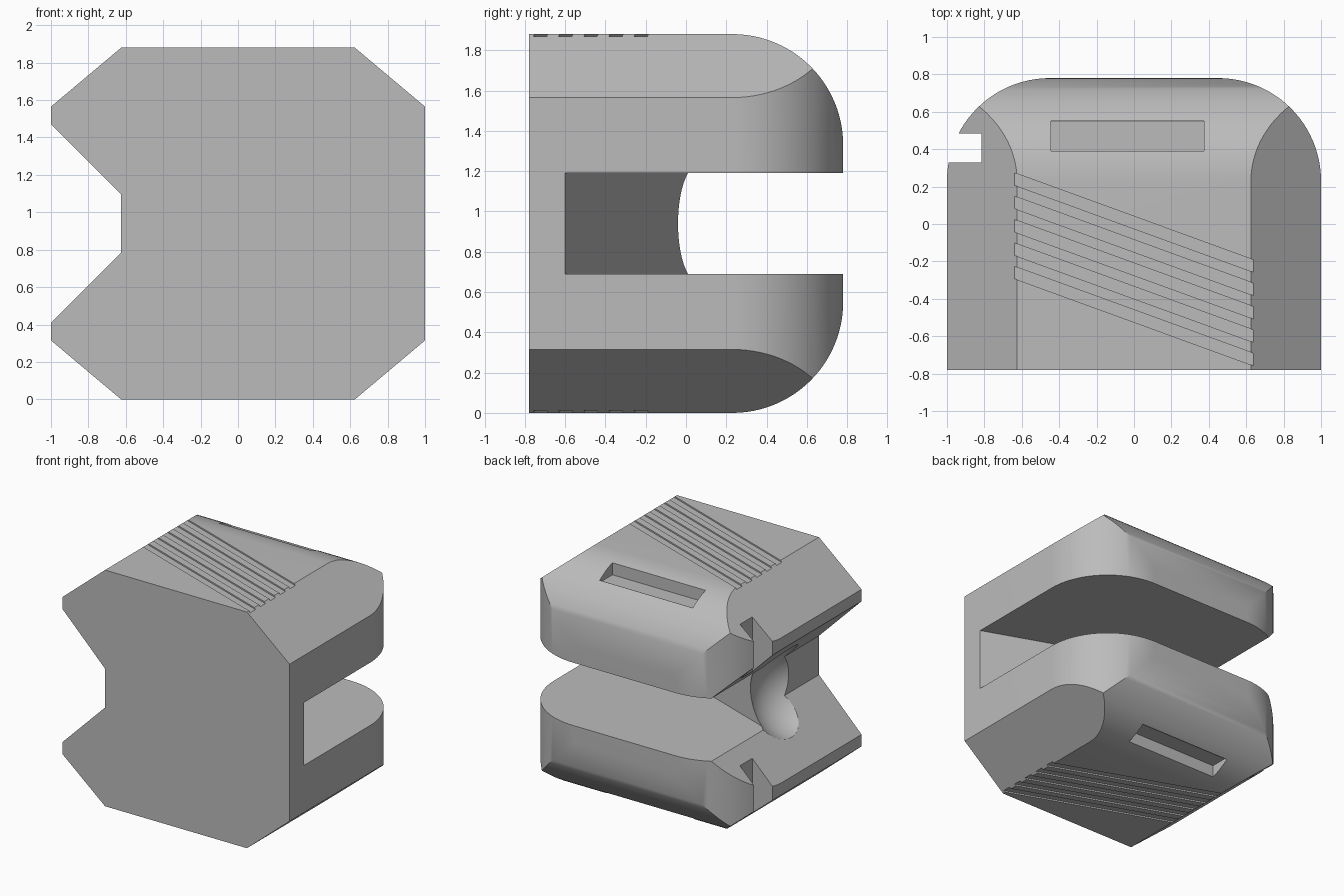
import bpy, bmesh, math
from mathutils import Vector

cube = bpy.data.objects.get("Cube")
if cube:
    bpy.data.objects.remove(cube, do_unlink=True)

HEIGHT = 1.88
MID = HEIGHT / 2
DEPTH = 0.78      # half depth in y
ROUND = 0.55      # corner radius at the back

grey = bpy.data.materials.new("matte_grey")
grey.use_nodes = True
grey.diffuse_color = (0.5, 0.5, 0.5, 1)
grey.node_tree.nodes["Principled BSDF"].inputs["Base Color"].default_value = (0.5, 0.5, 0.5, 1)


def prism(name, points, axis, low, high):
    """Extrude a 2D outline along an axis; the outline uses the other two axes."""
    place = {"x": lambda a, b: (low, a, b),
             "y": lambda a, b: (a, low, b),
             "z": lambda a, b: (a, b, low)}[axis]
    shift = Vector([(high - low) * (axis == k) for k in "xyz"])
    bm = bmesh.new()
    face = bm.faces.new([bm.verts.new(place(a, b)) for a, b in points])
    out = bmesh.ops.extrude_face_region(bm, geom=[face])
    moved = [v for v in out["geom"] if isinstance(v, bmesh.types.BMVert)]
    bmesh.ops.translate(bm, verts=moved, vec=shift)
    bmesh.ops.recalc_face_normals(bm, faces=bm.faces)
    mesh = bpy.data.meshes.new(name)
    bm.to_mesh(mesh)
    bm.free()
    mesh.materials.append(grey)
    obj = bpy.data.objects.new(name, mesh)
    bpy.context.collection.objects.link(obj)
    return obj


def arc(cx, cy, start, end, steps=24):
    angles = [math.radians(start + (end - start) * i / steps) for i in range(steps + 1)]
    return [(cx + ROUND * math.cos(a), cy + ROUND * math.sin(a)) for a in angles]


def rectangle(a0, a1, b0, b1):
    return [(a0, b0), (a1, b0), (a1, b1), (a0, b1)]


def combine(body, tool, operation="DIFFERENCE"):
    tool.hide_render = True
    mod = body.modifiers.new("cut", "BOOLEAN")
    mod.operation = operation
    mod.solver = "EXACT"
    mod.object = tool
    bpy.context.view_layer.objects.active = body
    bpy.ops.object.modifier_apply(modifier=mod.name)
    bpy.data.objects.remove(tool, do_unlink=True)


# Chamfered body with a V channel along its right side
lower = [(-0.625, 0.785), (-1, 0.41), (-1, 0.315), (-0.625, 0),
         (0.625, 0), (1, 0.315)]
outline = lower + [(x, HEIGHT - z) for x, z in reversed(lower)]
body = prism("grooved_block", outline, "y", -DEPTH, DEPTH)

# Round the back corners in plan and in side profile
inner = DEPTH - ROUND
plan = ([(-1, -DEPTH), (1, -DEPTH)] + arc(1 - ROUND, inner, 0, 90)
        + arc(ROUND - 1, inner, 90, 180))
combine(body, prism("plan_shape", plan, "z", -0.2, HEIGHT + 0.2), "INTERSECT")
side = ([(-1, HEIGHT), (-1, 0)] + arc(inner, ROUND, -90, 0)
        + arc(inner, HEIGHT - ROUND, 0, 90))
combine(body, prism("side_shape", side, "x", -1.2, 1.2), "INTERSECT")

# Deep slot open at the back, ending in a slanted wall
slope = math.tan(math.radians(20))
slot = [(1.2, -0.6 - 0.2 * slope), (1.2, 1), (-1.2, 1), (-1.2, -0.6 + 2.2 * slope)]
combine(body, prism("slot", slot, "z", MID - 0.25, MID + 0.25))

# Rounded hollow where the slot meets the V channel
bpy.ops.mesh.primitive_uv_sphere_add(segments=64, ring_count=32, radius=0.362,
                                     location=(-0.885, -0.147, MID))
hollow = bpy.context.object
hollow.name = "hollow"
hollow.data.materials.append(grey)
combine(body, hollow)

# Square notch through the right edge
combine(body, prism("edge_notch", rectangle(-1.2, -0.815, 0.33, 0.485),
                    "z", -0.2, HEIGHT + 0.2))

# Pocket and slanted grip grooves, on the top and on the underside
for top in (True, False):
    def span(floor):
        return (HEIGHT - floor, HEIGHT + 0.2) if top else (-0.2, floor)

    combine(body, prism("pocket", rectangle(-0.445, 0.375, 0.39, 0.55), "z", *span(0.12)))
    for i in range(5):
        y = 0.005 - 0.125 * i
        reach = 0.7 * slope
        groove = [(-0.7, y + reach), (0.7, y - reach),
                  (0.7, y - reach + 0.066), (-0.7, y + reach + 0.066)]
        groove = [(gx, gy - 0.03) for gx, gy in groove]
        combine(body, prism("groove", groove, "z", *span(0.011)))

# Smooth the curves and keep the edges crisp
bpy.ops.object.select_all(action="DESELECT")
body.select_set(True)
bpy.context.view_layer.objects.active = body
bpy.ops.object.shade_smooth_by_angle(angle=math.radians(30))
